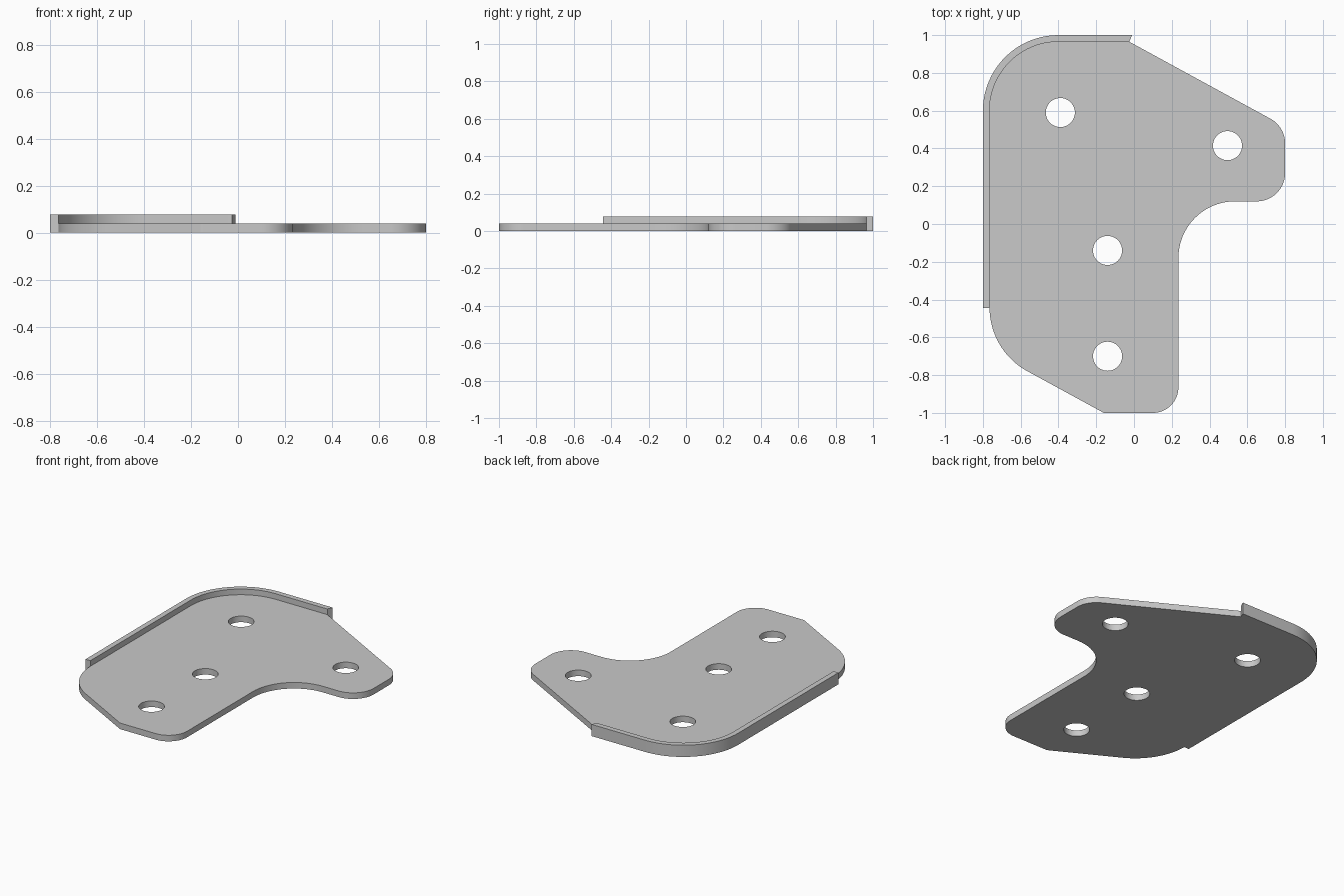
import bpy
import bmesh
import math
from mathutils import Vector

cube = bpy.data.objects.get("Cube")
if cube:
    bpy.data.objects.remove(cube, do_unlink=True)

SEGMENTS = 20
PLATE_T, RIM_H = 0.04, 0.077
LEFT, BACK = -0.765, 0.965      # plate edges that carry the rim
RIM_W, HOLE_R = 0.035, 0.077

metal = bpy.data.materials.new("grey_metal")
metal.use_nodes = True
metal.diffuse_color = (0.585, 0.585, 0.585, 1)
metal.node_tree.nodes["Principled BSDF"].inputs["Base Color"].default_value = metal.diffuse_color


def fillet(prev, corner, nxt, radius):
    """Points of the arc that rounds one corner."""
    p = Vector(corner)
    a = (Vector(prev) - p).normalized()
    b = (Vector(nxt) - p).normalized()
    half = a.angle(b) / 2
    centre = p + (a + b).normalized() * (radius / math.sin(half))
    start = (p + a * (radius / math.tan(half)) - centre).normalized()
    end = (p + b * (radius / math.tan(half)) - centre).normalized()
    return [centre + start.slerp(end, i / SEGMENTS) * radius for i in range(SEGMENTS + 1)]


def rounded(corners):
    """Closed outline from (x, y, radius) corners."""
    points = []
    for i, (x, y, r) in enumerate(corners):
        prev, nxt = corners[i - 1][:2], corners[(i + 1) % len(corners)][:2]
        points += fillet(prev, (x, y), nxt, r) if r else [Vector((x, y))]
    return points


def circle(x, y, r, n=48):
    return [Vector((x + r * math.cos(math.tau * i / n),
                    y + r * math.sin(math.tau * i / n))) for i in range(n)]


def extruded(name, loops, height):
    """Fill the outline, leaving inner loops open, and extrude it upward."""
    bm = bmesh.new()
    for loop in loops:
        verts = [bm.verts.new((p.x, p.y, 0)) for p in loop]
        for i, v in enumerate(verts):
            bm.edges.new((verts[i - 1], v))
    bmesh.ops.triangle_fill(bm, edges=bm.edges[:], use_beauty=True, normal=(0, 0, 1))
    result = bmesh.ops.extrude_face_region(bm, geom=bm.faces[:], use_keep_orig=True)
    top = [g for g in result["geom"] if isinstance(g, bmesh.types.BMVert)]
    bmesh.ops.translate(bm, verts=top, vec=(0, 0, height))
    bmesh.ops.recalc_face_normals(bm, faces=bm.faces[:])
    mesh = bpy.data.meshes.new(name)
    bm.to_mesh(mesh)
    bm.free()
    mesh.materials.append(metal)
    obj = bpy.data.objects.new(name, mesh)
    bpy.context.collection.objects.link(obj)
    bpy.ops.object.select_all(action="DESELECT")
    obj.select_set(True)
    bpy.context.view_layer.objects.active = obj
    bpy.ops.object.shade_smooth_by_angle(angle=math.radians(25))


# Flat plate with four bolt holes
outline = rounded([
    (LEFT, BACK, 0.365), (-0.025, BACK, 0),
    (0.8, 0.515, 0.15), (0.8, 0.12, 0.15),
    (0.235, 0.12, 0.3), (0.235, -1, 0.135),
    (-0.16, -1, 0), (LEFT, -0.67, 0.385),
])
holes = [(-0.39, 0.59), (0.495, 0.415), (-0.14, -0.14), (-0.14, -0.7)]
extruded("plate", [outline] + [circle(x, y, HOLE_R) for x, y in holes], PLATE_T)

# Raised rim around the back left corner, with a slanted end
rim = rounded([
    (LEFT - RIM_W, -0.445, 0), (LEFT - RIM_W, BACK + RIM_W, 0.365 + RIM_W),
    (-0.01, BACK + RIM_W, 0), (-0.025, BACK, 0),
    (LEFT, BACK, 0.365), (LEFT, -0.445, 0),
])
extruded("rim", [rim], RIM_H)
